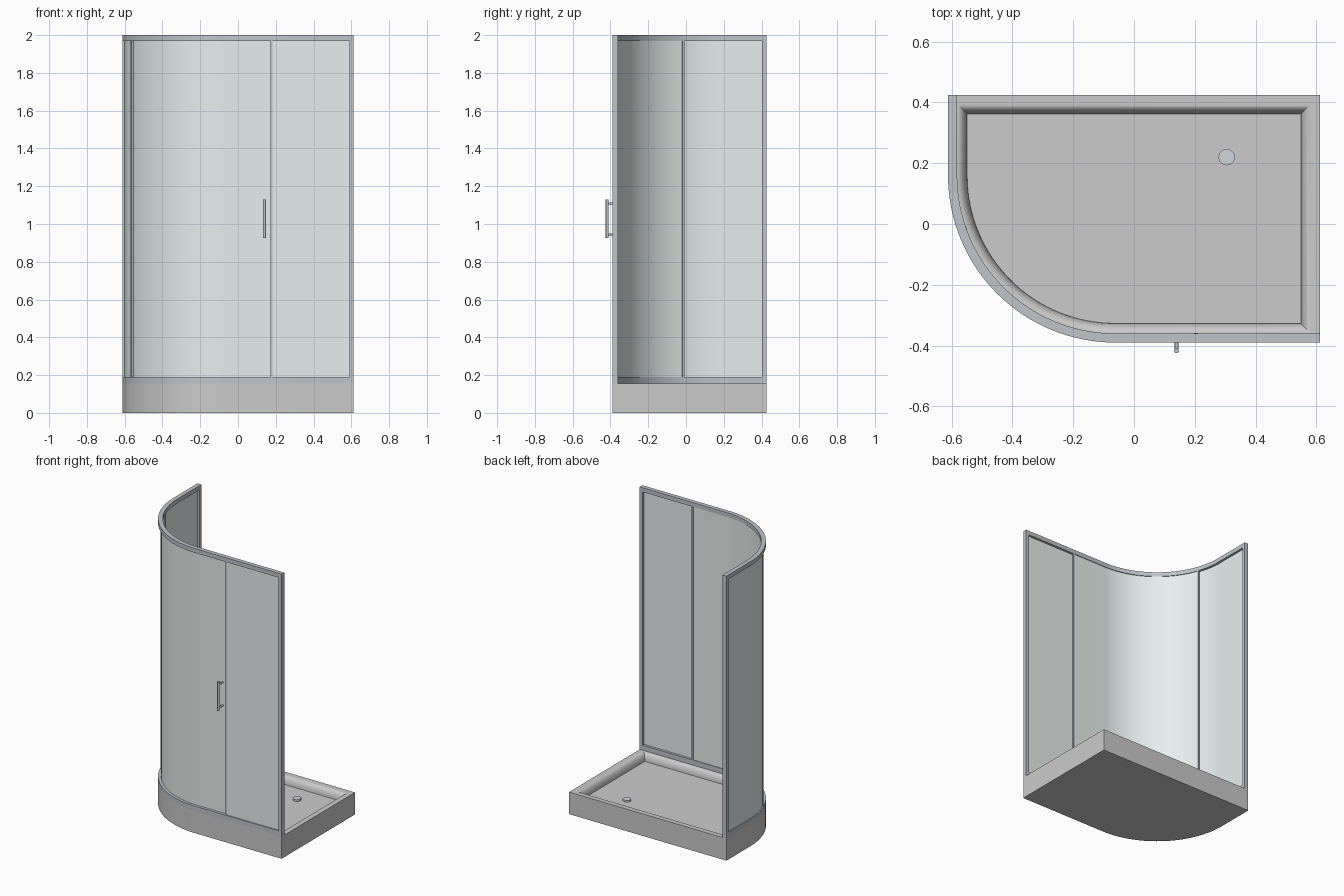
import bpy, bmesh
from math import sin, cos, pi, radians

if "Cube" in bpy.data.objects:
    bpy.data.objects.remove(bpy.data.objects["Cube"])

X0, X1, Y0, Y1 = -0.612, 0.612, -0.39, 0.425   # tray footprint
R = 0.55                                       # curved corner radius
CX, CY = X0 + R, Y0 + R
RIM = 0.155


def material(name, color):
    m = bpy.data.materials.new(name)
    m.diffuse_color = color
    m.use_nodes = True
    m.node_tree.nodes["Principled BSDF"].inputs["Base Color"].default_value = m.diffuse_color
    return m


metal = material("metal", (0.52, 0.56, 0.60, 1))
glass = material("glass", (0.80, 0.86, 0.85, 1))
drain_mat = material("drain_metal", (0.62, 0.66, 0.71, 1))


def finish(name, bm, mat=None):
    bmesh.ops.recalc_face_normals(bm, faces=bm.faces)
    me = bpy.data.meshes.new(name)
    bm.to_mesh(me)
    bm.free()
    ob = bpy.data.objects.new(name, me)
    bpy.context.collection.objects.link(ob)
    if mat:
        me.materials.append(mat)
    bpy.ops.object.select_all(action='DESELECT')
    ob.select_set(True)
    bpy.context.view_layer.objects.active = ob
    bpy.ops.object.shade_smooth_by_angle(angle=radians(30))
    return ob


def point(t, o):
    """Point on the enclosure line: 0-1 left side, 1-2 curve, 2-3 front; o = inset."""
    if t <= 1:
        return (X0 + o, Y1 + (CY - Y1) * t)
    if t <= 2:
        a = pi + (t - 1) * pi / 2
        return (CX + (R - o) * cos(a), CY + (R - o) * sin(a))
    return (CX + (X1 - CX) * (t - 2), Y0 + o)


def path(t0, t1, o, n=32):
    mids = [1 + i / n for i in range(n + 1)]
    return [point(t, o) for t in [t0] + [m for m in mids if t0 < m < t1] + [t1]]


def loft(name, rings, mat=None):
    bm = bmesh.new()
    loops = [[bm.verts.new((x, y, z)) for x, y in pts] for pts, z in rings]
    n = len(loops[0])
    for a, b in zip(loops, loops[1:]):
        for i in range(n):
            j = (i + 1) % n
            bm.faces.new((a[i], a[j], b[j], b[i]))
    bm.faces.new(loops[0][::-1])
    bm.faces.new(loops[-1])
    return finish(name, bm, mat)


def band(name, t0, t1, o0, o1, z0, z1, mat):
    outline = path(t0, t1, o0) + path(t0, t1, o1)[::-1]
    return loft(name, [(outline, z0), (outline, z1)], mat)


def rod(name, p, r, length, axis, mat):
    rot = (pi / 2, 0, 0) if axis == 'Y' else (0, 0, 0)
    bpy.ops.mesh.primitive_cylinder_add(vertices=20, radius=r, depth=length, location=p, rotation=rot)
    ob = bpy.context.object
    ob.name = name
    ob.data.materials.append(mat)
    bpy.ops.object.shade_smooth_by_angle(angle=radians(30))


# Tray: outer wall, flat rim, rounded lip down to a sunken floor
def tray_outline(o):
    pts = path(1, 2, o)
    return pts + [(X1 - o, Y0 + o), (X1 - o, Y1 - o), (X0 + o, Y1 - o)]


profile = [(0, 0), (0, RIM), (0.03, RIM)]
profile += [(0.03 + 0.033 * sin(a), 0.1 + 0.055 * cos(a)) for a in [i * pi / 16 for i in range(1, 9)]]
loft("shower_tray", [(tray_outline(o), z) for o, z in profile])

# Drain cover
rod("drain_cover", (0.305, 0.22, 0.105), 0.027, 0.014, 'Z', drain_mat)

# Top and bottom rails following the curve
band("bottom_rail", 0, 3, 0, 0.03, RIM, 0.19, metal)
band("top_rail", 0, 3, 0, 0.03, 1.97, 2.0, metal)

# End posts against the walls
Z0, Z1 = 0.19, 1.97
band("left_wall_post", 0, 0.085, 0, 0.03, Z0, Z1, metal)
band("right_wall_post", 2.967, 3, 0, 0.03, Z0, Z1, metal)

# Fixed panels on the outer track, sliding curved door on the inner track
band("left_fixed_glass", 0.08, 1.25, 0.008, 0.014, Z0, Z1, glass)
band("right_fixed_glass", 2.355, 2.97, 0.008, 0.014, Z0, Z1, glass)
band("curved_door_glass", 1.216, 2.395, 0.019, 0.025, Z0, Z1, glass)

# Edge strips of the panels and the door
for name, t, w, o0, o1 in (("left_panel_strip", 1.25, 0.0075, 0.005, 0.017),
                           ("right_panel_strip", 2.355, 0.009, 0.005, 0.017),
                           ("left_door_strip", 1.216, 0.0075, 0.017, 0.031),
                           ("right_door_strip", 2.395, 0.009, 0.017, 0.031)):
    band(name, t - w, t + w, o0, o1, Z0, Z1, metal)

# Door handle
rod("handle_bar", (0.14, -0.417, 1.028), 0.008, 0.205, 'Z', metal)
for label, z in (("lower", 0.945), ("upper", 1.108)):
    rod(label + "_handle_mount", (0.14, -0.393, z), 0.006, 0.05, 'Y', metal)
